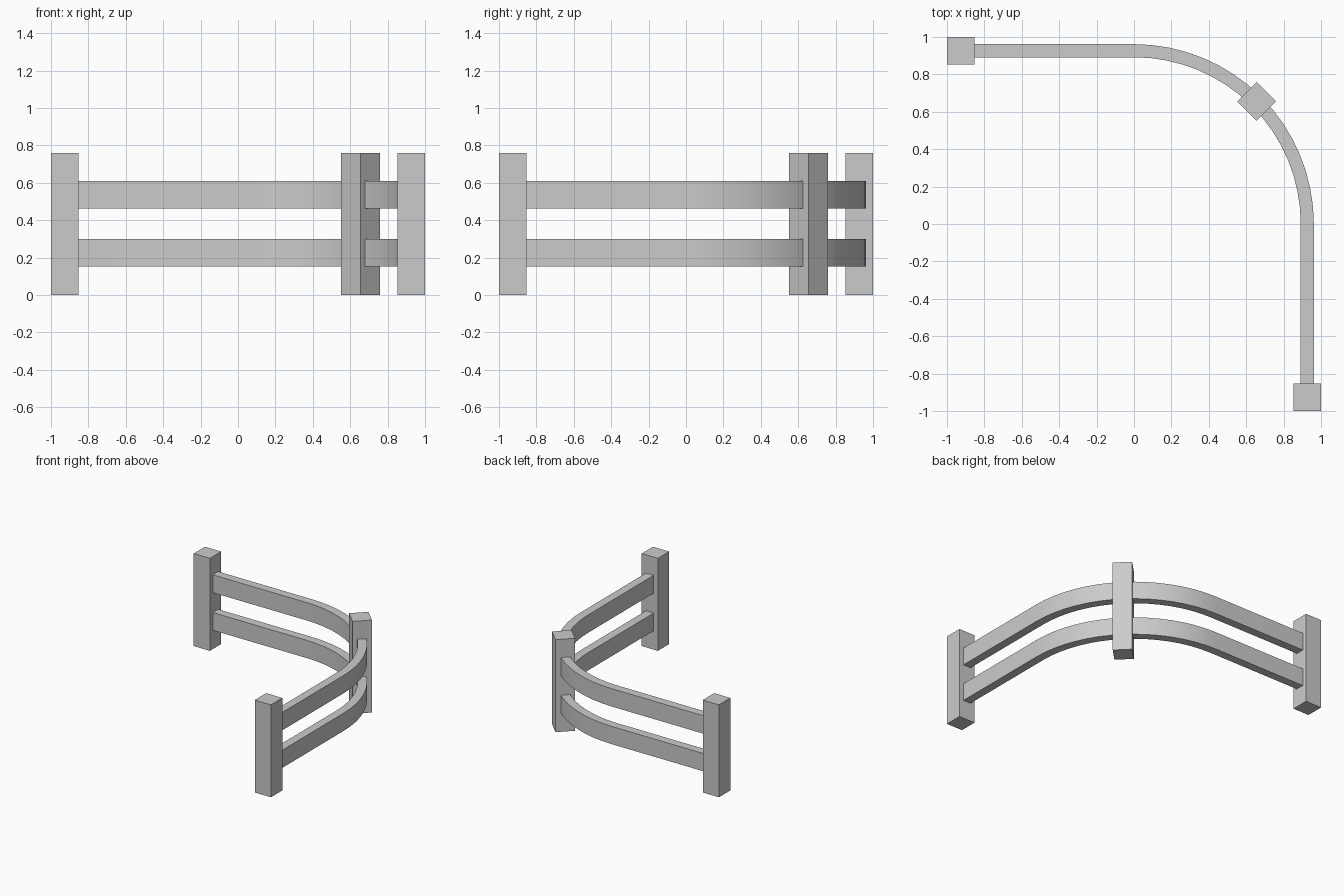
import bpy, bmesh, math

if "Cube" in bpy.data.objects:
    bpy.data.objects.remove(bpy.data.objects["Cube"])

POST, HEIGHT = 0.147, 0.76
R, HALF_T = 0.9265, 0.035   # rail centre line radius and half thickness
ARC_STEPS = 16


def post(name, x, y, angle=0.0):
    bpy.ops.mesh.primitive_cube_add(size=1, location=(x, y, HEIGHT / 2),
                                    rotation=(0, 0, angle))
    ob = bpy.context.object
    ob.name = name
    ob.scale = (POST, POST, HEIGHT)
    bpy.ops.object.transform_apply(location=False, rotation=False, scale=True)


def side(radius):
    # straight run, quarter arc about the origin, straight run
    end = -R + POST / 2 - 0.02
    pts = [(end, radius)]
    for i in range(ARC_STEPS + 1):
        a = math.pi / 2 * (1 - i / ARC_STEPS)
        pts.append((radius * math.cos(a), radius * math.sin(a)))
    return pts + [(radius, end)]


def rail(name, z0, z1):
    bm = bmesh.new()
    rings = []
    for o, i in zip(side(R + HALF_T), side(R - HALF_T)):
        rings.append([bm.verts.new((*p, z)) for p, z in
                      ((o, z0), (o, z1), (i, z1), (i, z0))])
    for a, b in zip(rings, rings[1:]):
        for k in range(4):
            n = (k + 1) % 4
            bm.faces.new((a[k], a[n], b[n], b[k]))
    bm.faces.new(rings[0])
    bm.faces.new(rings[-1])
    bmesh.ops.recalc_face_normals(bm, faces=bm.faces)
    me = bpy.data.meshes.new(name)
    bm.to_mesh(me)
    bm.free()
    ob = bpy.data.objects.new(name, me)
    bpy.context.collection.objects.link(ob)
    bpy.ops.object.select_all(action='DESELECT')
    ob.select_set(True)
    bpy.context.view_layer.objects.active = ob
    bpy.ops.object.shade_smooth_by_angle(angle=math.radians(30))


# End posts and the turned corner post
post("left_end_post", -R, R)
post("right_end_post", R, -R)
post("corner_post", R * math.sqrt(0.5), R * math.sqrt(0.5), math.pi / 4)

# Curved rails
rail("lower_rail", 0.154, 0.30)
rail("upper_rail", 0.463, 0.61)
